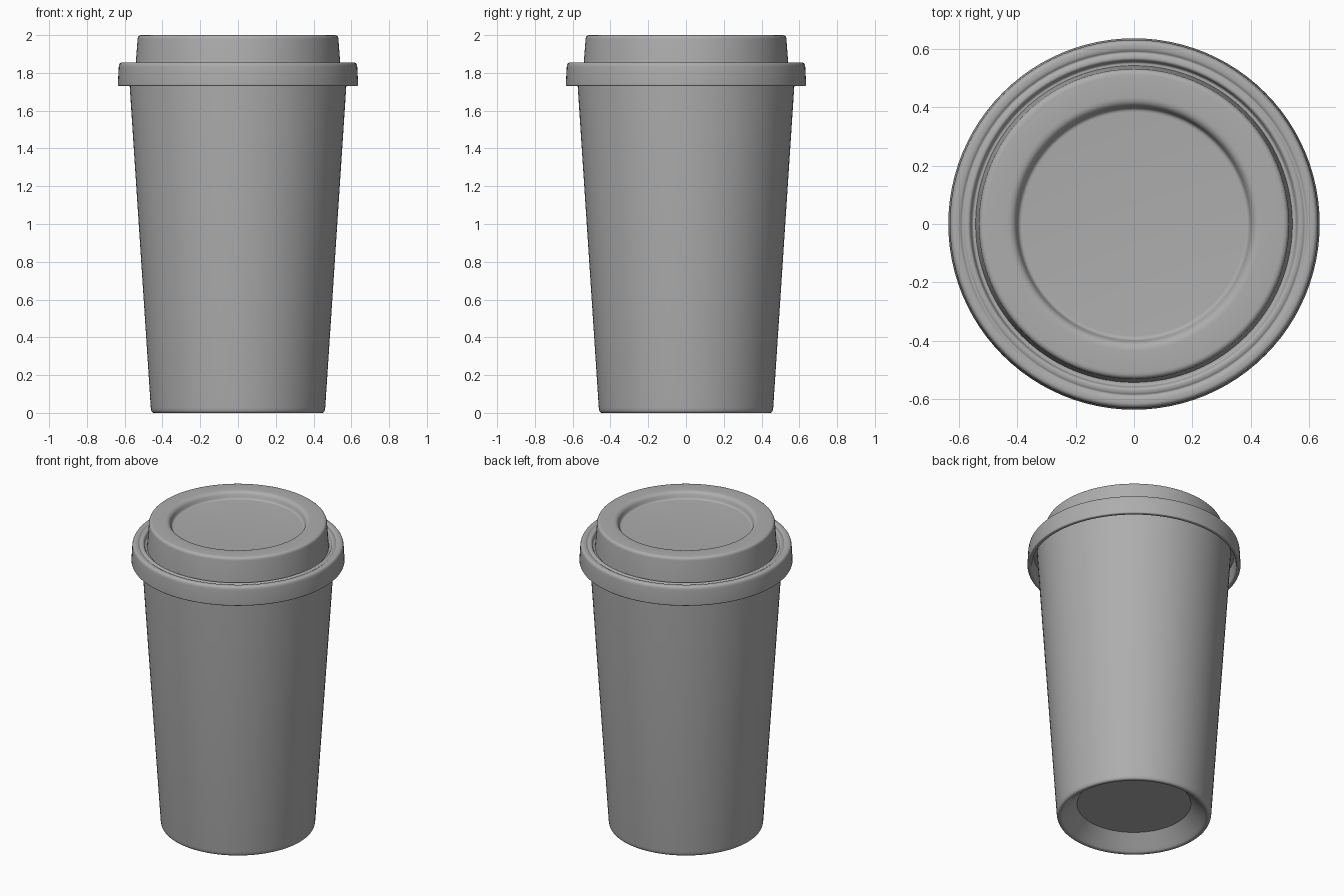
import bpy, bmesh, math

old = bpy.data.objects.get("Cube")
if old:
    bpy.data.objects.remove(old)

grey = bpy.data.materials.new("matte grey")
grey.use_nodes = True
colour = (0.42, 0.42, 0.42, 1)
grey.diffuse_color = colour
grey.node_tree.nodes["Principled BSDF"].inputs["Base Color"].default_value = colour


def rounded(points, steps=5):
    """Turn (r, z, fillet) corners into a profile with rounded corners."""
    out = []
    for i, (r, z, f) in enumerate(points):
        if not f or i in (0, len(points) - 1):
            out.append((r, z))
            continue
        ends = []
        for j in (i - 1, i + 1):
            dr, dz = points[j][0] - r, points[j][1] - z
            k = min(f / math.hypot(dr, dz), 0.49)
            ends.append((r + dr * k, z + dz * k))
        (r0, z0), (r1, z1) = ends
        for s in range(steps + 1):
            t = s / steps
            a, b, c = (1 - t) ** 2, 2 * t * (1 - t), t * t
            out.append((a * r0 + b * r + c * r1, a * z0 + b * z + c * z1))
    return out


def lathe(name, points, segments=96):
    """Spin a profile round the z axis."""
    bm = bmesh.new()
    verts = [bm.verts.new((r, 0, z)) for r, z in rounded(points)]
    edges = [bm.edges.new(pair) for pair in zip(verts, verts[1:])]
    bmesh.ops.spin(bm, geom=verts + edges, cent=(0, 0, 0), axis=(0, 0, 1),
                   angle=math.tau, steps=segments, use_duplicate=False)
    bmesh.ops.remove_doubles(bm, verts=bm.verts, dist=0.0002)
    bmesh.ops.recalc_face_normals(bm, faces=bm.faces)
    mesh = bpy.data.meshes.new(name)
    bm.to_mesh(mesh)
    bm.free()
    mesh.materials.append(grey)
    obj = bpy.data.objects.new(name, mesh)
    bpy.context.collection.objects.link(obj)
    bpy.ops.object.select_all(action="DESELECT")
    bpy.context.view_layer.objects.active = obj
    obj.select_set(True)
    bpy.ops.object.shade_smooth_by_angle(angle=math.radians(35))
    return obj


# Tapered cup with a hollow foot
lathe("cup", [
    (0, 0.09, 0), (0.34, 0.09, 0), (0.42, 0.01, 0.02), (0.432, 0, 0.01),
    (0.46, 0, 0.03), (0.578, 1.8, 0), (0.578, 1.81, 0), (0, 1.81, 0)])

# Lid: sunken top, raised dome, groove and overhanging skirt
lathe("lid", [
    (0, 1.955, 0), (0.395, 1.955, 0.012), (0.41, 2, 0.025), (0.53, 2, 0.02),
    (0.543, 1.83, 0), (0.555, 1.83, 0.01), (0.562, 1.853, 0.012),
    (0.578, 1.853, 0.01), (0.588, 1.846, 0.01), (0.598, 1.855, 0.01),
    (0.63, 1.855, 0.025), (0.637, 1.73, 0.01), (0.61, 1.73, 0.01),
    (0.6, 1.815, 0), (0, 1.815, 0)])
